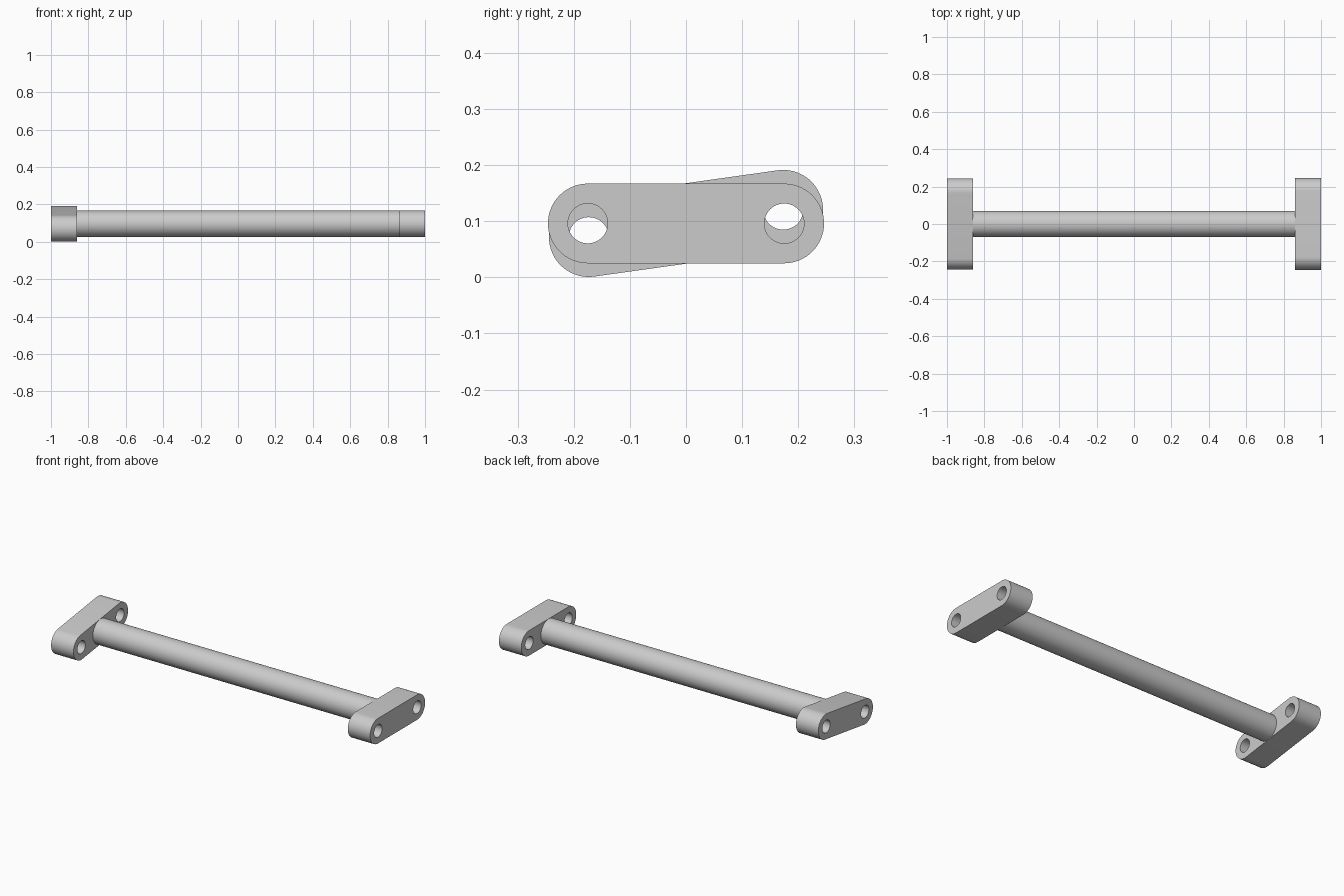
import bpy, bmesh, math
from mathutils import Matrix, Vector

if "Cube" in bpy.data.objects:
    bpy.data.objects.remove(bpy.data.objects["Cube"])

MID_Z = 0.096      # height of the bar axis
R = 0.071          # rounded end radius of the blocks
HOLE_R = 0.0355
HOLE_Y = 0.175
DEPTH = 0.14

grey = bpy.data.materials.new("plain grey")
grey.diffuse_color = (0.6, 0.6, 0.6, 1)
grey.use_nodes = True
grey.node_tree.nodes["Principled BSDF"].inputs["Base Color"].default_value = grey.diffuse_color


def arc(cy, r, start, end, n):
    return [Vector((0, cy + r * math.cos(a), r * math.sin(a)))
            for a in (start + (end - start) * i / n for i in range(n + 1))]


def finish(bm, name):
    bmesh.ops.recalc_face_normals(bm, faces=bm.faces)
    me = bpy.data.meshes.new(name)
    bm.to_mesh(me)
    bm.free()
    me.materials.append(grey)
    ob = bpy.data.objects.new(name, me)
    bpy.context.collection.objects.link(ob)
    bpy.ops.object.select_all(action='DESELECT')
    ob.select_set(True)
    bpy.context.view_layer.objects.active = ob
    bpy.ops.object.shade_smooth_by_angle(angle=math.radians(30))
    return ob


def end_block(name, x, tilt):
    """Slot-shaped block with two through holes, extruded along x."""
    h = math.pi / 2
    loops = [arc(HOLE_Y, R, -h, h, 32) + arc(-HOLE_Y, R, h, 3 * h, 32)]
    for s in (-1, 1):
        loops.append(arc(s * HOLE_Y, HOLE_R, 0, 2 * math.pi, 48)[:-1])
    bm = bmesh.new()
    edges = []
    for pts in loops:
        vs = [bm.verts.new(p) for p in pts]
        edges += [bm.edges.new((vs[i - 1], vs[i])) for i in range(len(vs))]
    bmesh.ops.triangle_fill(bm, edges=edges, use_beauty=True, normal=(1, 0, 0))
    out = bmesh.ops.extrude_face_region(bm, geom=bm.faces[:], use_keep_orig=True)
    moved = [g for g in out["geom"] if isinstance(g, bmesh.types.BMVert)]
    bmesh.ops.translate(bm, verts=moved, vec=(DEPTH, 0, 0))
    place = Matrix.Translation((x, 0, MID_Z)) @ Matrix.Rotation(tilt, 4, 'X')
    bmesh.ops.transform(bm, matrix=place, verts=bm.verts)
    return finish(bm, name)


# Level block on the right, slightly twisted block on the left
end_block("right_end_block", 1 - DEPTH, 0)
end_block("left_end_block", -1, math.radians(8))

# Round bar between the blocks
bm = bmesh.new()
bmesh.ops.create_cone(bm, cap_ends=True, segments=64, radius1=0.0705, radius2=0.0705,
                      depth=2 * (1 - DEPTH) + 0.01,
                      matrix=Matrix.Translation((0, 0, MID_Z)) @ Matrix.Rotation(math.pi / 2, 4, 'Y'))
finish(bm, "connecting_bar")
